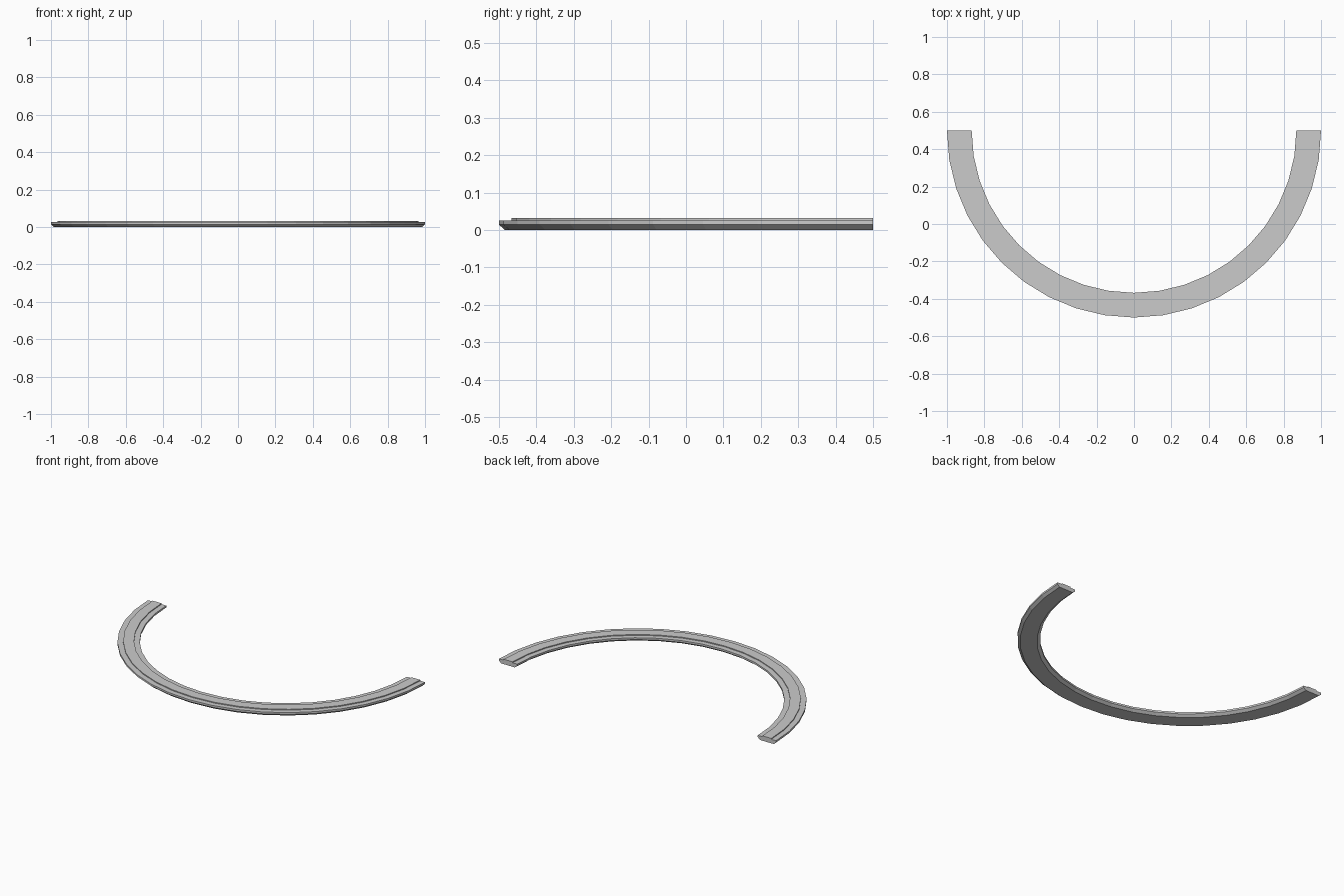
import bpy, bmesh, math

if "Cube" in bpy.data.objects:
    bpy.data.objects.remove(bpy.data.objects["Cube"])

# Cross-section (radius, height): flat base, chamfered sides, raised centre band
profile = [(0.886, 0.0), (0.984, 0.0), (1.0, 0.014), (1.0, 0.026), (0.966, 0.026),
           (0.966, 0.032), (0.902, 0.032), (0.902, 0.026), (0.868, 0.026), (0.868, 0.014)]
SEGMENTS = 20

# Sweep the section round the half circle
bm = bmesh.new()
rings = []
for i in range(SEGMENTS + 1):
    a = math.pi + math.pi * i / SEGMENTS
    rings.append([bm.verts.new((r * math.cos(a), 0.5 + r * math.sin(a), z)) for r, z in profile])
n = len(profile)
for a, b in zip(rings, rings[1:]):
    for j in range(n):
        k = (j + 1) % n
        bm.faces.new((a[j], a[k], b[k], b[j]))

# Flat end caps
bm.faces.new(rings[0])
bm.faces.new(rings[-1])
bmesh.ops.recalc_face_normals(bm, faces=bm.faces)

mesh = bpy.data.meshes.new("half_ring_rail")
bm.to_mesh(mesh)
bm.free()
bpy.context.collection.objects.link(bpy.data.objects.new("half_ring_rail", mesh))
